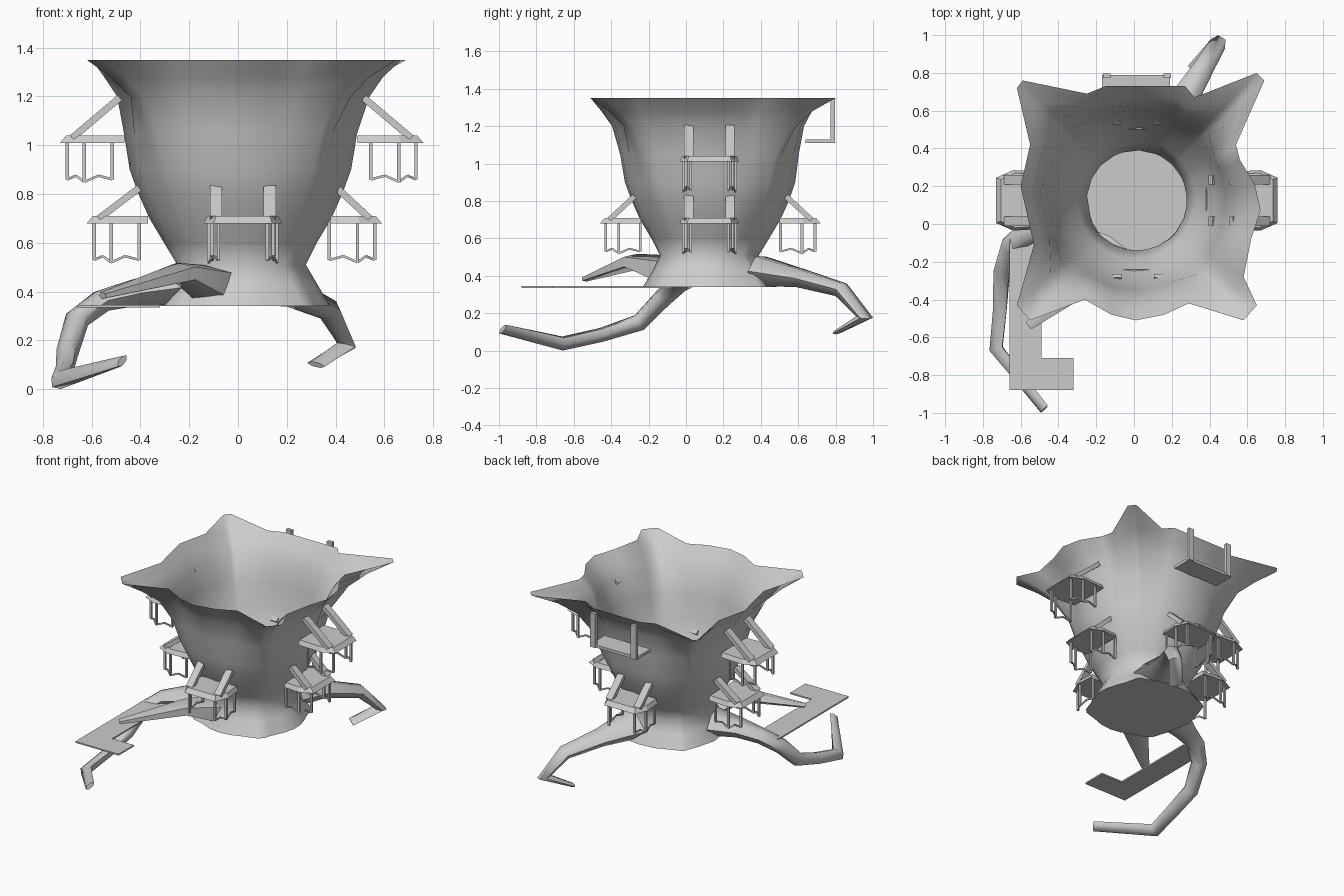
import bpy, bmesh, math
from mathutils import Vector, Matrix

if "Cube" in bpy.data.objects:
    bpy.data.objects.remove(bpy.data.objects["Cube"])


def finish(name, bm, smooth=None):
    bmesh.ops.recalc_face_normals(bm, faces=bm.faces)
    me = bpy.data.meshes.new(name)
    bm.to_mesh(me)
    bm.free()
    ob = bpy.data.objects.new(name, me)
    bpy.context.collection.objects.link(ob)
    if smooth:
        bpy.ops.object.select_all(action='DESELECT')
        ob.select_set(True)
        bpy.context.view_layer.objects.active = ob
        bpy.ops.object.shade_smooth_by_angle(angle=math.radians(smooth))
    return ob


def loft(bm, rings, cap_start=True, cap_end=True):
    vs = [[bm.verts.new(p) for p in r] for r in rings]
    n = len(vs[0])
    for a, b in zip(vs, vs[1:]):
        for i in range(n):
            j = (i + 1) % n
            bm.faces.new((a[i], a[j], b[j], b[i]))
    if cap_start:
        bm.faces.new(vs[0][::-1])
    if cap_end:
        bm.faces.new(vs[-1])


def beam(bm, a, b, side, w, t):
    """Rectangular bar from a to b, w wide along side and t thick."""
    a, b, side = Vector(a), Vector(b), Vector(side).normalized()
    up = (b - a).cross(side).normalized()
    sec = [side * (sx * w / 2) + up * (sy * t / 2)
           for sx, sy in ((-1, -1), (1, -1), (1, 1), (-1, 1))]
    loft(bm, [[a + s for s in sec], [b + s for s in sec]])


# Hollow trunk: horned rim outline blended into round rings, closed floor
rim = [(-.62, .72), (-.59, .76), (-.25, .69), (-.15, .73), (.06, .73), (.27, .73),
       (.32, .67), (.65, .80), (.69, .76), (.54, .42), (.56, .34), (.64, .21),
       (.67, .07), (.62, -.08), (.58, -.28), (.65, -.43), (.58, -.51), (.29, -.42),
       (.16, -.48), (.01, -.51), (-.12, -.48), (-.26, -.40), (-.55, -.51),
       (-.62, -.43), (-.53, -.11), (-.60, .2), (-.55, .42)]
levels = [(1.35, .03, .14, .60, 1), (1.28, .02, .13, .55, .65), (1.2, .02, .13, .505, .4),
          (1.05, .01, .13, .475, .15), (.9, .01, .13, .455, .04), (.8, .01, .13, .42, 0),
          (.7, .01, .13, .375, 0), (.6, .01, .13, .315, 0), (.51, .015, .125, .265, 0),
          (.43, .02, .13, .305, .05), (.34, .02, .13, .355, .12)]
rings = []
for z, cx, cy, r, horn in levels:
    ring = []
    for x, y in rim:
        d = Vector((x - .03, y - .14))
        rr = r + horn * (d.length - .60)
        d.normalize()
        ring.append((cx + d.x * rr, cy + d.y * rr, z))
    rings.append(ring)
bm = bmesh.new()
loft(bm, rings, cap_start=False)
finish("trunk", bm, 80)


# Roots: tapered tubes along a few points (x, y, z, half width, half height)
def root(name, path, sides=6):
    pts = [Vector(p[:3]) for p in path]
    bm, out, side = bmesh.new(), [], None
    for i, p in enumerate(pts):
        t = Vector()
        if i > 0:
            t += (p - pts[i - 1]).normalized()
        if i < len(pts) - 1:
            t += (pts[i + 1] - p).normalized()
        t.normalize()
        side = t.cross((0, 0, 1)) if side is None else side - t * side.dot(t)
        side.normalize()
        up = side.cross(t)
        w, h = path[i][3:]
        out.append([p + side * w * math.cos(k * math.tau / sides)
                    + up * h * math.sin(k * math.tau / sides) for k in range(sides)])
    loft(bm, out)
    finish(name, bm, 65)


root("left_root", [(-.25, .06, .42, .14, .085), (-.42, .0, .395, .09, .06),
                   (-.56, -.04, .36, .065, .05),
                   (-.66, -.12, .285, .055, .05), (-.70, -.25, .15, .05, .045),
                   (-.71, -.45, .085, .045, .035), (-.73, -.66, .038, .045, .035),
                   (-.475, -.98, .115, .035, .015)])
root("back_root", [(.14, .39, .425, .15, .09), (.24, .62, .385, .08, .055),
                   (.37, .83, .325, .055, .045), (.445, .955, .18, .045, .045),
                   (.32, .81, .10, .045, .012)])
root("front_root", [(-.11, -.10, .425, .12, .09), (-.23, -.28, .475, .095, .045),
                    (-.555, -.54, .383, .025, .015)], 5)

# Flat L-shaped walkway at the front left
bm = bmesh.new()
outline = [(-.66, -.88), (-.32, -.88), (-.32, -.71), (-.49, -.71), (-.49, -.08), (-.66, -.08)]
loft(bm, [[(x, y, z) for x, y in outline] for z in (.335, .345)])
finish("walkway", bm)


# Balconies: local x runs inward from the outer edge, local y along the trunk
def balcony(name, origin, angle, depth, rise, reach=.2):
    bm = bmesh.new()
    deck = [(0, -.12), (.09, -.16), (depth, -.15), (depth, .15), (.09, .16), (0, .12)]
    top = [(.025, -.11), (.1, -.145), (depth, -.135), (depth, .135), (.1, .145), (.025, .11)]
    loft(bm, [[(x, y, 0) for x, y in deck], [(x, y, .03) for x, y in top]])
    for s in (-1, 1):
        # sloping strut back to the trunk
        beam(bm, (.05, s * .11, .02), (reach, s * .11, rise), (0, 1, 0), .05, .028)
        # hanging posts and the notched strip that joins them
        posts = [(.03, s * .10, -.15), (.10, s * .14, -.16), (.215, s * .125, -.15)]
        for x, y, z in posts:
            beam(bm, (x, y, .005), (x, y, z), (1, 0, 0), .014, .014)
        for a, b in zip(posts, posts[1:]):
            a, b = Vector(a), Vector(b)
            mid = (a + b) / 2 + Vector((0, 0, .02))
            beam(bm, a, mid, (0, 1, 0), .008, .01)
            beam(bm, mid, b, (0, 1, 0), .008, .01)
    bm.transform(Matrix.Translation(origin) @ Matrix.Rotation(angle, 4, 'Z'))
    finish(name, bm)


H = math.pi / 2
balcony("front_balcony", (.02, -.46, .68), H, .22, .145, .185)
balcony("back_balcony", (.02, .72, .68), -H, .22, .145, .185)
balcony("left_lower_balcony", (-.62, .125, .68), 0, .25, .145, .215)
balcony("right_lower_balcony", (.59, .125, .68), 2 * H, .21, .145, .185)
balcony("left_upper_balcony", (-.73, .125, 1.01), 0, .265, .185, .245)
balcony("right_upper_balcony", (.76, .125, 1.01), 2 * H, .27, .185, .245)

# Hanging shelf high on the back, held by two uprights
bm = bmesh.new()
beam(bm, (-.17, .715, 1.12), (.19, .715, 1.12), (0, 1, 0), .15, .02)
for x in (-.145, .175):
    beam(bm, (x, .785, 1.11), (x, .785, 1.35), (1, 0, 0), .04, .025)
finish("back_shelf", bm)
